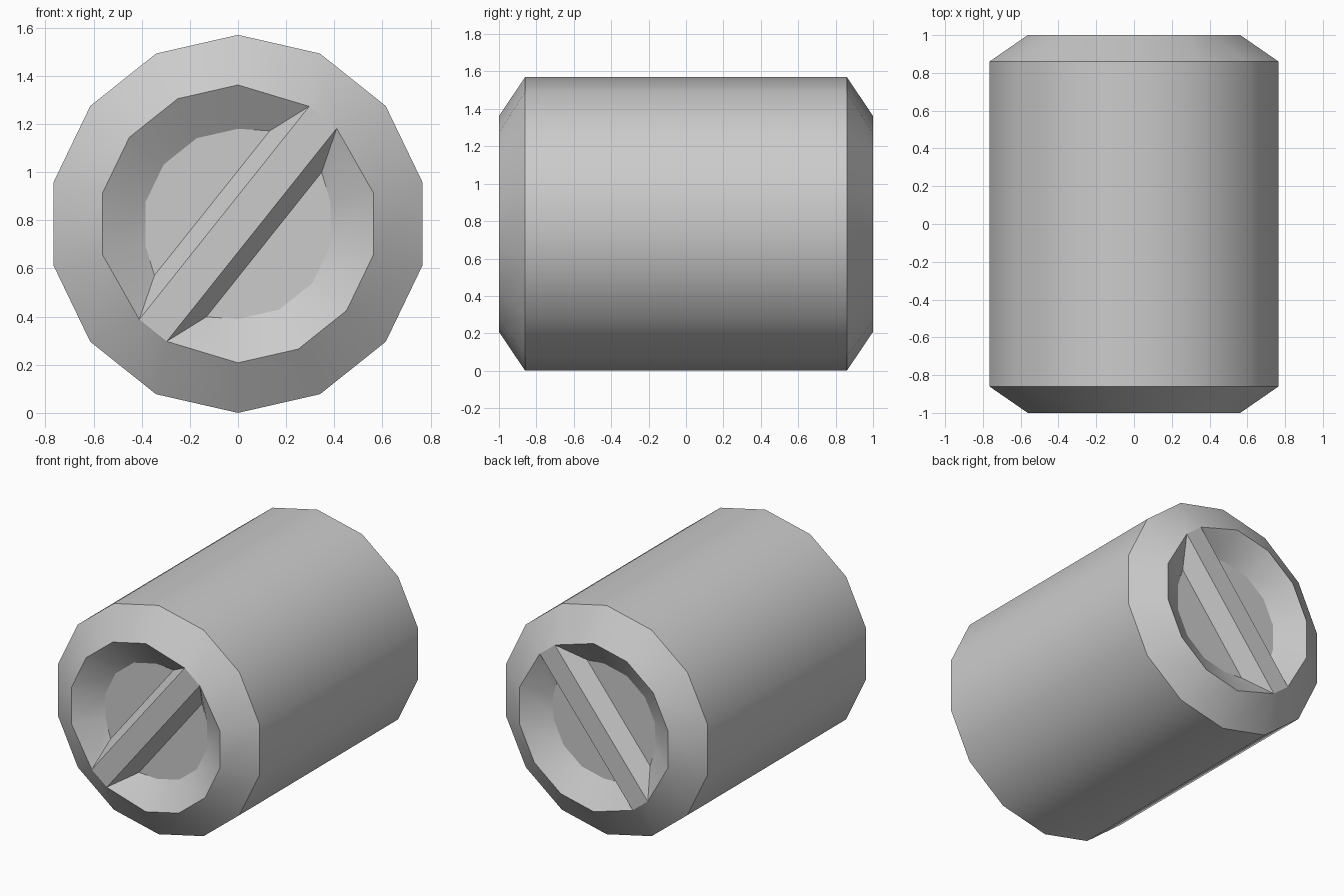
import bpy
import bmesh
import math
from mathutils import Vector

SIDES = 14
STEP = 2 * math.pi / SIDES
RADIUS = 0.785
HALF_LENGTH = 1.0
SHOULDER = 0.86          # where the end chamfers start
RECESS_DEPTH = 0.115

cube = bpy.data.objects.get("Cube")
if cube:
    bpy.data.objects.remove(cube, do_unlink=True)

grey = bpy.data.materials.new("plain_grey")
grey.use_nodes = True
grey.diffuse_color = (0.6, 0.6, 0.6, 1)
grey.node_tree.nodes["Principled BSDF"].inputs["Base Color"].default_value = (0.6, 0.6, 0.6, 1)

# The grip bar crosses the middle of the second side
BAR_ANGLE = 1.5 * STEP
along = Vector((math.sin(BAR_ANGLE), 0, math.cos(BAR_ANGLE)))
across = Vector((math.cos(BAR_ANGLE), 0, -math.sin(BAR_ANGLE)))
BAR_CORNERS = {1: (1, -1), 2: (1, 1), 8: (-1, 1), 9: (-1, -1)}


def ring(bm, radius, y, bar=None):
    """Ring of vertices; bar = (half length, half width) slides the bar corners."""
    verts = []
    for i in range(SIDES):
        p = Vector((math.sin(i * STEP), 0, math.cos(i * STEP))) * radius
        if bar and i in BAR_CORNERS:
            s, t = BAR_CORNERS[i]
            p = along * s * bar[0] + across * t * bar[1]
        verts.append(bm.verts.new(p + Vector((0, y, RADIUS))))
    return verts


def bridge(bm, a, b, skip=()):
    for i in range(SIDES):
        if i not in skip:
            j = (i + 1) % SIDES
            bm.faces.new((a[i], a[j], b[j], b[i]))


bm = bmesh.new()
shoulders = []
for end in (-1, 1):
    # Chamfer, then recess wall broken by the bar ends
    shoulder = ring(bm, RADIUS, end * SHOULDER)
    rim = ring(bm, 0.577, end * HALF_LENGTH, (0.566, 0.073))
    floor = ring(bm, 0.395, end * (HALF_LENGTH - RECESS_DEPTH), (0.384, 0.138))
    bridge(bm, shoulder, rim)
    bridge(bm, rim, floor, skip=(1, 8))
    # Recess floor on each side of the bar
    bm.faces.new(floor[2:9])
    bm.faces.new(floor[9:] + floor[:2])
    # Bar top and sloping sides
    bm.faces.new([rim[i] for i in (1, 2, 8, 9)])
    for a, b in ((2, 8), (1, 9)):
        bm.faces.new((rim[a], rim[b], floor[b], floor[a]))
    shoulders.append(shoulder)

# Long barrel wall
bridge(bm, *shoulders)
bmesh.ops.recalc_face_normals(bm, faces=bm.faces)

mesh = bpy.data.meshes.new("barrel_body")
bm.to_mesh(mesh)
bm.free()
mesh.materials.append(grey)
body = bpy.data.objects.new("barrel_body", mesh)
bpy.context.collection.objects.link(body)

bpy.ops.object.select_all(action="DESELECT")
body.select_set(True)
bpy.context.view_layer.objects.active = body
bpy.ops.object.shade_smooth_by_angle(angle=math.radians(30))
